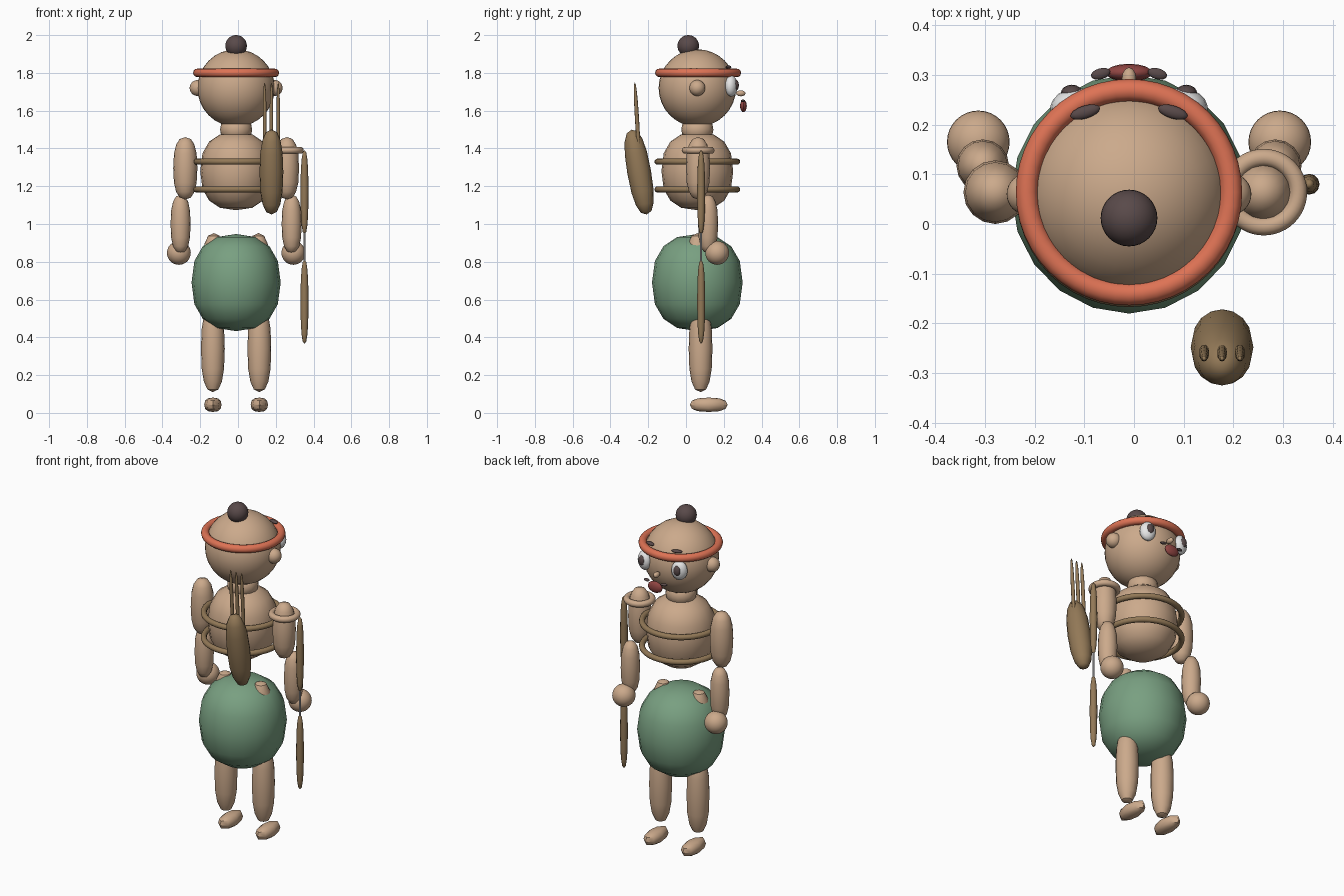
import bpy, bmesh, math
from mathutils import Matrix, Euler

if "Cube" in bpy.data.objects:
    bpy.data.objects.remove(bpy.data.objects["Cube"])

CX, CY = -0.01, 0.06          # body axis


def mat(name, r, g, b):
    m = bpy.data.materials.new(name)
    m.diffuse_color = (r, g, b, 1)
    m.use_nodes = True
    m.node_tree.nodes["Principled BSDF"].inputs["Base Color"].default_value = m.diffuse_color
    return m


SKIN = mat("tan skin", 0.60, 0.40, 0.26)
GREEN = mat("green cloth", 0.19, 0.35, 0.22)
BROWN = mat("brown wood", 0.29, 0.19, 0.095)
ORANGE = mat("orange band", 0.73, 0.17, 0.09)
DARK = mat("dark hair", 0.10, 0.068, 0.068)
RED = mat("dull red", 0.28, 0.06, 0.055)
WHITE = mat("eye white", 0.85, 0.85, 0.85)
GREY = mat("pale grey", 0.55, 0.55, 0.57)


def finish(bm, name, material, angle=40):
    bmesh.ops.recalc_face_normals(bm, faces=bm.faces)
    me = bpy.data.meshes.new(name)
    bm.to_mesh(me)
    bm.free()
    me.materials.append(material)
    ob = bpy.data.objects.new(name, me)
    bpy.context.collection.objects.link(ob)
    bpy.ops.object.select_all(action='DESELECT')
    bpy.context.view_layer.objects.active = ob
    ob.select_set(True)
    bpy.ops.object.shade_smooth_by_angle(angle=math.radians(angle))
    return ob


def blob(name, material, loc, size, rot=(0, 0, 0), power=1.0, seg=16, rings=8):
    """Ellipsoid with half sizes; power below 1 makes the profile fuller."""
    bm = bmesh.new()
    bmesh.ops.create_uvsphere(bm, u_segments=seg, v_segments=rings, radius=1)
    for v in bm.verts:
        r, z = math.hypot(v.co.x, v.co.y), v.co.z
        if r > 1e-4 and power != 1.0:
            k = r ** power / r
            v.co.x *= k
            v.co.y *= k
            v.co.z = math.copysign(abs(z) ** power, z)
    turn = Euler([math.radians(a) for a in rot]).to_matrix().to_4x4()
    bm.transform(Matrix.Translation(loc) @ turn @ Matrix.Diagonal((*size, 1)))
    return finish(bm, name, material)


def ball(name, material, loc, r):
    return blob(name, material, loc, (r, r, r), seg=32, rings=16)


def ring(name, material, loc, major, minor, n=48, m=12):
    bm = bmesh.new()
    rows = []
    for i in range(n):
        a = 2 * math.pi * i / n
        row = []
        for j in range(m):
            b = 2 * math.pi * j / m
            d = major + minor * math.cos(b)
            row.append(bm.verts.new((loc[0] + d * math.cos(a), loc[1] + d * math.sin(a),
                                     loc[2] + minor * math.sin(b))))
        rows.append(row)
    for i in range(n):
        p, q = rows[i], rows[(i + 1) % n]
        for j in range(m):
            k = (j + 1) % m
            bm.faces.new((p[j], q[j], q[k], p[k]))
    return finish(bm, name, material, 60)


# Head, hair bun and headband
ball("head", SKIN, (CX, CY, 1.72), 0.205)
ball("hair_bun", DARK, (CX, 0.012, 1.943), 0.057)
ring("headband", ORANGE, (CX, CY + 0.004, 1.80), 0.205, 0.0225)

# Trunk and rings around it
blob("neck", SKIN, (CX, CY, 1.50), (0.085, 0.085, 0.06), power=0.8)
blob("torso", SKIN, (CX, CY, 1.28), (0.19, 0.19, 0.207), power=0.82, seg=20)
blob("hips", GREEN, (CX, CY, 0.69), (0.236, 0.24, 0.257), power=0.84, seg=20)
for name, z in (("upper_chest_ring", 1.33), ("lower_chest_ring", 1.183)):
    ring(name, BROWN, (CX, CY, z), 0.211, 0.016)

# Paired parts
for s, side in ((-1, "left"), (1, "right")):
    def at(dx, y, z):
        return (CX + s * dx, y, z)
    ball(side + "_ear", SKIN, at(0.204, CY, 1.72), 0.042)
    # arm
    blob(side + "_upper_arm", SKIN, at(0.269, 0.064, 1.295), (0.064, 0.064, 0.165), power=0.8)
    blob(side + "_forearm", SKIN, at(0.294, 0.117, 1.0), (0.053, 0.053, 0.155), power=0.8)
    ball(side + "_hand", SKIN, at(0.303, 0.165, 0.847), 0.063)
    # leg
    blob(side + "_thigh", SKIN, at(0.118, CY, 0.72), (0.065, 0.065, 0.232), power=0.8)
    blob(side + "_shin", SKIN, at(0.123, 0.077, 0.34), (0.063, 0.063, 0.23), power=0.8)
    blob(side + "_foot", SKIN, at(0.123, 0.12, 0.043), (0.046, 0.10, 0.038), power=0.8,
         seg=8, rings=6)
    # face
    blob(side + "_eye", WHITE, at(0.115, 0.24, 1.73), (0.045, 0.032, 0.056), rot=(0, 0, -s * 20))
    blob(side + "_pupil", DARK, at(0.115, 0.263, 1.735), (0.022, 0.017, 0.03))
    blob(side + "_eyebrow", DARK, at(0.088, 0.225, 1.83), (0.031, 0.013, 0.009), rot=(0, 0, -s * 17))
    blob(side + "_moustache", DARK, at(0.057, 0.302, 1.652), (0.02, 0.011, 0.007), rot=(0, 0, -s * 15))

blob("nose", SKIN, (CX, 0.29, 1.692), (0.015, 0.025, 0.016), seg=12)
blob("mouth", RED, (CX, 0.304, 1.625), (0.047, 0.018, 0.033))

# Ring over the right shoulder
ring("shoulder_ring", SKIN, (0.261, 0.064, 1.39), 0.069, 0.018)

# Large fork carried on the back
blob("fork_body", BROWN, (0.177, -0.248, 1.275), (0.063, 0.063, 0.228), rot=(10, 0, 0), power=0.82)
for i in (-1, 0, 1):
    blob(f"fork_tine_{i + 2}", BROWN, (0.177 + 0.036 * i, -0.259, 1.55),
         (0.010, 0.011, 0.20), rot=(3.5, 0, 0), power=0.85, seg=10)

# Double paddle held beside the right hand
for name, z in (("upper_paddle_blade", 1.168), ("lower_paddle_blade", 0.588)):
    blob(name, BROWN, (0.352, 0.08, z), (0.021, 0.021, 0.223), power=0.8, seg=12)
bm = bmesh.new()
bmesh.ops.create_cone(bm, cap_ends=True, segments=12, radius1=0.005, radius2=0.005, depth=0.5,
                      matrix=Matrix.Translation((0.352, 0.08, 0.878)))
finish(bm, "paddle_shaft", GREY)
